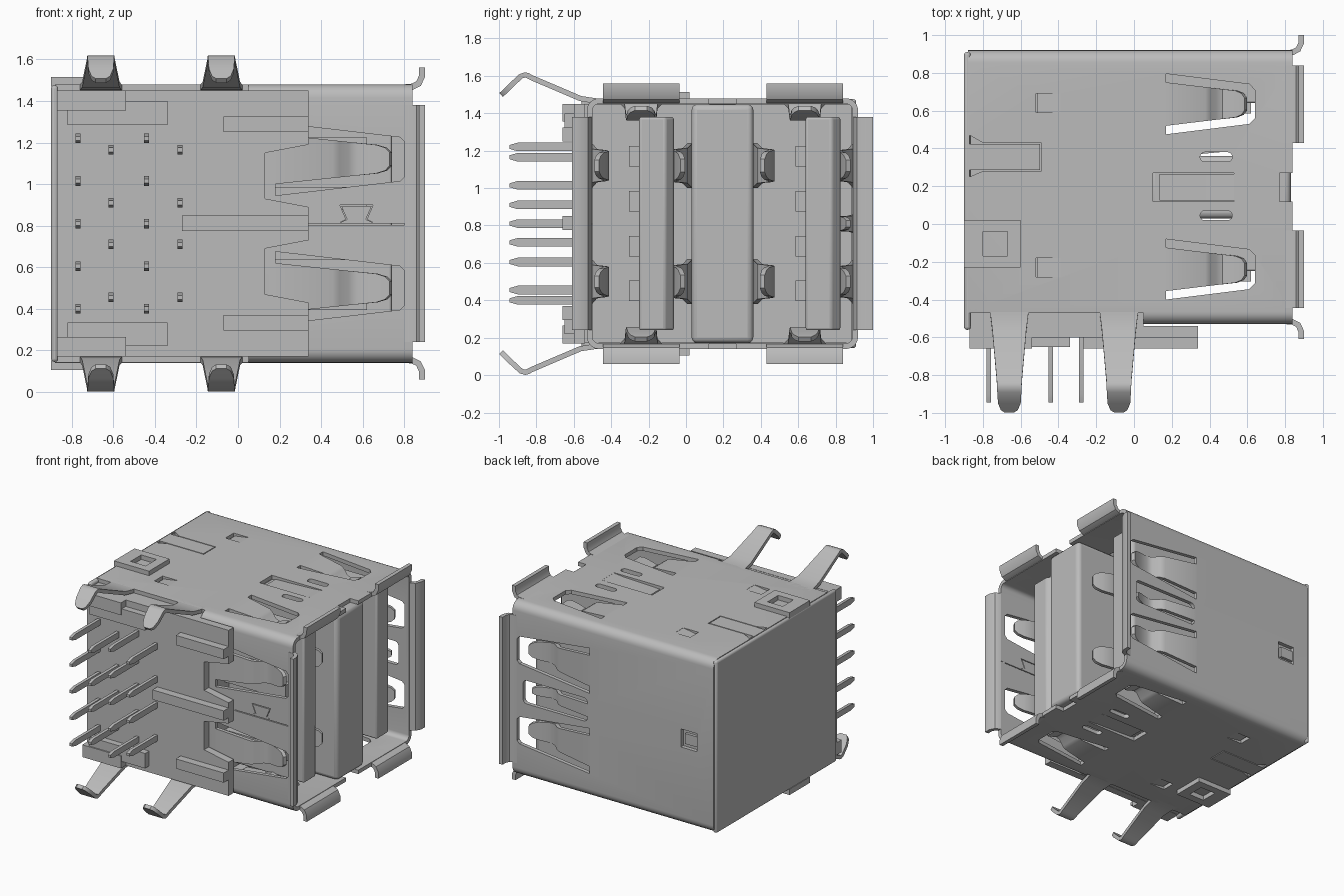
import bpy, bmesh, math
from mathutils import Vector

cube = bpy.data.objects.get("Cube")
if cube:
    bpy.data.objects.remove(cube)

metal = bpy.data.materials.new("plain grey")
metal.use_nodes = True
GREY = (0.5, 0.5, 0.5, 1)
metal.diffuse_color = GREY
metal.node_tree.nodes["Principled BSDF"].inputs["Base Color"].default_value = GREY

MID = 0.81  # mirror height
# Each wall maps (along, across, outward) to model space
WALLS = {
    "top": lambda u, w, d: (u, w, 1.48 + d),
    "bottom": lambda u, w, d: (u, w, 0.14 - d),
    "rear": lambda u, w, d: (u, 0.92 + d, w),
    "front": lambda u, w, d: (u, -0.53 - d, w),
}
flat = lambda u, w, d: (u, w, d)
side = lambda u, w, d: (u, d, w)


def finish(name, bm, bevel=0):
    bmesh.ops.recalc_face_normals(bm, faces=bm.faces)
    mesh = bpy.data.meshes.new(name)
    bm.to_mesh(mesh)
    bm.free()
    mesh.materials.append(metal)
    ob = bpy.data.objects.new(name, mesh)
    bpy.context.collection.objects.link(ob)
    if bevel:
        mod = ob.modifiers.new("bevel", "BEVEL")
        mod.width, mod.segments = bevel, 3
    return ob


def add_prism(bm, pts, lo, hi, place):
    rings = [[bm.verts.new(place(u, w, d)) for u, w in pts] for d in (lo, hi)]
    bm.faces.new(rings[0])
    bm.faces.new(rings[1][::-1])
    n = len(pts)
    for i in range(n):
        j = (i + 1) % n
        bm.faces.new((rings[0][i], rings[0][j], rings[1][j], rings[1][i]))


def prism(name, pts, lo, hi, place=flat, bevel=0):
    bm = bmesh.new()
    add_prism(bm, pts, lo, hi, place)
    return finish(name, bm, bevel)


def rect(u0, u1, w0, w1):
    return [(u0, w0), (u1, w0), (u1, w1), (u0, w1)]


def rounded(u0, u1, w0, w1, r, steps=6):
    pts = []
    corners = ((u1 - r, w1 - r), (u0 + r, w1 - r), (u0 + r, w0 + r), (u1 - r, w0 + r))
    for k, (cu, cw) in enumerate(corners):
        for i in range(steps + 1):
            a = math.pi / 2 * (k + i / steps)
            pts.append((cu + r * math.cos(a), cw + r * math.sin(a)))
    return pts


def box(name, x, y, z, bevel=0):
    return prism(name, rect(*x, *y), *z, flat, bevel)


def strip(name, path, place, centre, t=0.028):
    """Bent sheet strip; path holds (along, outward, half width)."""
    bm = bmesh.new()
    rows = []
    for i, (u, d, h) in enumerate(path):
        a, b = path[max(i - 1, 0)], path[min(i + 1, len(path) - 1)]
        tan = Vector((b[0] - a[0], b[1] - a[1])).normalized()
        iu, iv = u + tan.y * t, d - tan.x * t
        rows.append([bm.verts.new(place(p, centre + s * h, q))
                     for p, q, s in ((u, d, -1), (u, d, 1), (iu, iv, 1), (iu, iv, -1))])
    for r, q in zip(rows, rows[1:]):
        for i in range(4):
            j = (i + 1) % 4
            bm.faces.new((r[i], r[j], q[j], q[i]))
    bm.faces.new(rows[0])
    bm.faces.new(rows[-1][::-1])
    return finish(name, bm)


def spring(name, place, centre, start, end, root, tip):
    shape = ((-0.04, 0), (0, 0), (0.5, -0.025), (0.56, -0.04), (0.64, -0.08), (0.72, -0.09),
             (0.88, -0.065), (0.96, -0.05), (1, -0.04))
    path = []
    for f, d in shape:
        h = root + (tip - root) * max(f, 0)
        h *= {0.96: 0.85, 1: 0.5}.get(f, 1)
        path.append((start + (end - start) * f, d, h))
    strip(name, path, place, centre)


# Shell: rounded tube along x, later pierced
bm = bmesh.new()
loops = []
for inset, r in ((0, 0.065), (0.03, 0.035)):
    ring = rounded(-0.53 + inset, 0.92 - inset, 0.14 + inset, 1.48 - inset, r)
    loops.append([[bm.verts.new((x, y, z)) for y, z in ring] for x in (-0.88, 0.84)])
(oa, ob_), (ia, ib) = loops
n = len(oa)
for i in range(n):
    j = (i + 1) % n
    for a, b in ((oa, ob_), (ob_, ib), (ib, ia), (ia, oa)):
        bm.faces.new((a[i], a[j], b[j], b[i]))
shell = finish("shell", bm)

cuts = bmesh.new()


def cut(wall, pts):
    add_prism(cuts, pts, -0.06, 0.05, WALLS[wall])


def wedge(u0, u1, c, h0, h1):
    return [(u0, c - h0), (u1 - 0.03, c - h1), (u1, c - h1 + 0.03),
            (u1, c + h1 - 0.03), (u1 - 0.03, c + h1), (u0, c + h0)]


# Open underside behind the port
add_prism(cuts, rect(-1, 0.05, -0.7, -0.47), 0, 1.7, flat)

# Side walls: springs, slots, lances, rim tabs and board clips
for wall in ("top", "bottom"):
    P = WALLS[wall]
    for c in (0.635, -0.24):
        cut(wall, wedge(0.17, 0.64, c, 0.16, 0.105))
        spring(wall + "_spring", P, c, 0.17, 0.585, 0.115, 0.065)
        strip(wall + "_rim_tab", [(0.8, 0, 0.205), (0.835, 0.003, 0.205), (0.858, 0.014, 0.205),
              (0.87, 0.04, 0.205), (0.87, 0.08, 0.205)], P, c, 0.03)
        lance = 0.64 if c > 0 else -0.23
        cut(wall, rect(-0.52, -0.39, lance - 0.05, lance + 0.05))
        strip(wall + "_lance", [(-0.38, 0, 0.05), (-0.51, -0.02, 0.05)], P, lance, -0.012)
    cut(wall, rect(0.1, 0.53, 0.12, 0.27))
    strip(wall + "_finger", [(0.54, 0, 0.07), (0.45, -0.008, 0.07), (0.135, -0.02, 0.07)], P, 0.195, -0.02)
    for c in (0.045, 0.355):
        cut(wall, rounded(0.35, 0.52, c - 0.025, c + 0.025, 0.024, 4))
    cut(wall, rect(0.77, 0.86, 0.12, 0.27))
    cut(wall, [(-0.87, 0.25), (-0.8, 0.28), (-0.49, 0.28), (-0.49, 0.43), (-0.8, 0.43), (-0.87, 0.47)])
    prism(wall + "_dovetail_plate", rect(-0.87, -0.497, 0.287, 0.423), -0.03, 0, P)
    # Latch folded over from the back plate, as a frame around a square hole
    for u0, u1, w0, w1 in ((-0.9, -0.8, -0.23, 0.02), (-0.67, -0.6, -0.23, 0.02),
                           (-0.8, -0.67, -0.23, -0.17), (-0.8, -0.67, -0.04, 0.02)):
        prism(wall + "_latch", rect(u0, u1, w0, w1), -0.01, 0.035, P)
    for c in (-0.66, -0.08):
        clip = lambda u, w, d, P=P: P(w, -u, d)
        strip(wall + "_board_clip", [(0.42, 0, 0.105), (0.48, 0, 0.1), (0.56, 0.012, 0.09),
              (0.82, 0.123, 0.067), (0.84, 0.134, 0.066), (0.86, 0.139, 0.065), (0.89, 0.13, 0.064),
              (0.95, 0.075, 0.06), (0.985, 0.04, 0.045), (0.998, 0.028, 0.025)], clip, c)

# Front and rear walls
for wall in ("front", "rear"):
    P = WALLS[wall]
    for c in (0.5, 1.12):
        cut(wall, wedge(0.18, 0.81, c, 0.175, 0.105))
        spring(wall + "_spring", P, c, 0.18, 0.73, 0.12, 0.062)
    strip(wall + "_rim_tab", [(0.8, 0, 0.57), (0.835, 0.003, 0.57), (0.858, 0.014, 0.57),
          (0.87, 0.04, 0.57), (0.87, 0.08, 0.57)], P, MID, 0.03)
cut("rear", rounded(0.2, 0.75, MID - 0.09, MID + 0.09, 0.03, 3))
spring("rear_centre_finger", WALLS["rear"], MID, 0.2, 0.7, 0.05, 0.035)
cut("rear", rect(-0.74, -0.6, 0.74, 0.88))
prism("rear_latch", rect(-0.75, -0.63, 0.77, 0.85), -0.03, -0.008, WALLS["rear"])
# Jigsaw seam on the underside
cut("front", [(0.34, MID), (0.48, MID), (0.52, MID + 0.02), (0.49, MID + 0.09), (0.65, MID + 0.09),
              (0.62, MID + 0.02), (0.66, MID), (0.85, MID), (0.85, MID - 0.006), (0.34, MID - 0.006)])
prism("seam_key", [(0.48, MID), (0.525, MID + 0.02), (0.497, MID + 0.084), (0.643, MID + 0.084),
                   (0.615, MID + 0.02), (0.66, MID)], -0.03, 0, WALLS["front"])

cutter = finish("cutter", cuts)
cutter.hide_render = True
mod = shell.modifiers.new("holes", "BOOLEAN")
mod.object, mod.operation, mod.solver = cutter, "DIFFERENCE", "EXACT"
bpy.context.view_layer.objects.active = shell
bpy.ops.object.modifier_apply(modifier=mod.name)
bpy.data.objects.remove(cutter)

# Back plate, insulator body and divider between ports
box("back_plate", (-0.9, -0.865), (-0.56, 0.91), (0.145, 1.475), 0.015)
box("insulator", (-0.87, 0.05), (-0.56, 0.885), (0.172, 1.448))
box("port_floor", (0.04, 0.1), (-0.5, 0.885), (0.172, 1.448))
box("divider", (0.08, 0.83), (0.03, 0.36), (0.172, 1.448), 0.03)
for c in (0.5, 1.12):
    spring("divider_spring", lambda u, w, d: (u, 0.035 + d, w), c, 0.18, 0.73, 0.12, 0.07)
    spring("divider_spring", lambda u, w, d: (u, 0.355 - d, w), c, 0.18, 0.73, 0.12, 0.07)

# Tongues with contacts
for y in (-0.25, 0.64):
    prism("tongue", [(0.08, y), (0.74, y), (0.74, y + 0.14), (0.69, y + 0.185), (0.08, y + 0.185)],
          0.24, 1.38, flat, 0.012)
    for z in (0.45, 0.69, 0.93, 1.17):
        box("contact", (0.08, 0.62), (y - 0.055, y + 0.01), (z - 0.055, z + 0.055))

# Notched base plate
edge = [(0.34, 0.64), (0.34, 0.38), (0.13, 0.34), (0.13, 0.12), (0.34, 0.08)]
outline = [(-0.87, MID + 0.64)] + [(x, MID + z) for x, z in edge]
outline += [(x, MID - z) for x, z in reversed(edge)] + [(-0.87, MID - 0.64)]
prism("base_plate", outline, -0.6, -0.54, side)

# Standoff rails
box("centre_rail", (-0.27, 0.34), (-0.66, -0.58), (0.775, 0.85))
for s in (-1, 1):
    for x0, x1, z0, z1 in ((-0.07, 0.34, 0.44, 0.515), (-0.82, -0.34, 0.475, 0.59), (-0.87, -0.54, 0.545, 0.64)):
        lo, hi = sorted((MID + s * z0, MID + s * z1))
        box("rail", (x0, x1), (-0.66 if x0 != -0.82 else -0.65, -0.58), (lo, hi))

# Solder pins with tapered tips
for x, heights in ((-0.77, (0.4, 0.605, 0.81, 1.015, 1.22)), (-0.61, (0.455, 0.71, 0.91, 1.165))):
    for dx in (0, 0.33):
        for z in heights:
            prism("pin", [(-0.55, z - 0.023), (-0.55, z + 0.023), (-0.9, z + 0.023), (-0.945, z + 0.01),
                          (-0.945, z - 0.01), (-0.9, z - 0.023)], x + dx - 0.012, x + dx + 0.012,
                  lambda u, w, d: (d, u, w))

bpy.ops.object.select_all(action="DESELECT")
for ob in bpy.context.scene.objects:
    if ob.type == "MESH" and ob.active_material == metal:
        ob.select_set(True)
bpy.ops.object.shade_smooth_by_angle(angle=math.radians(35))
